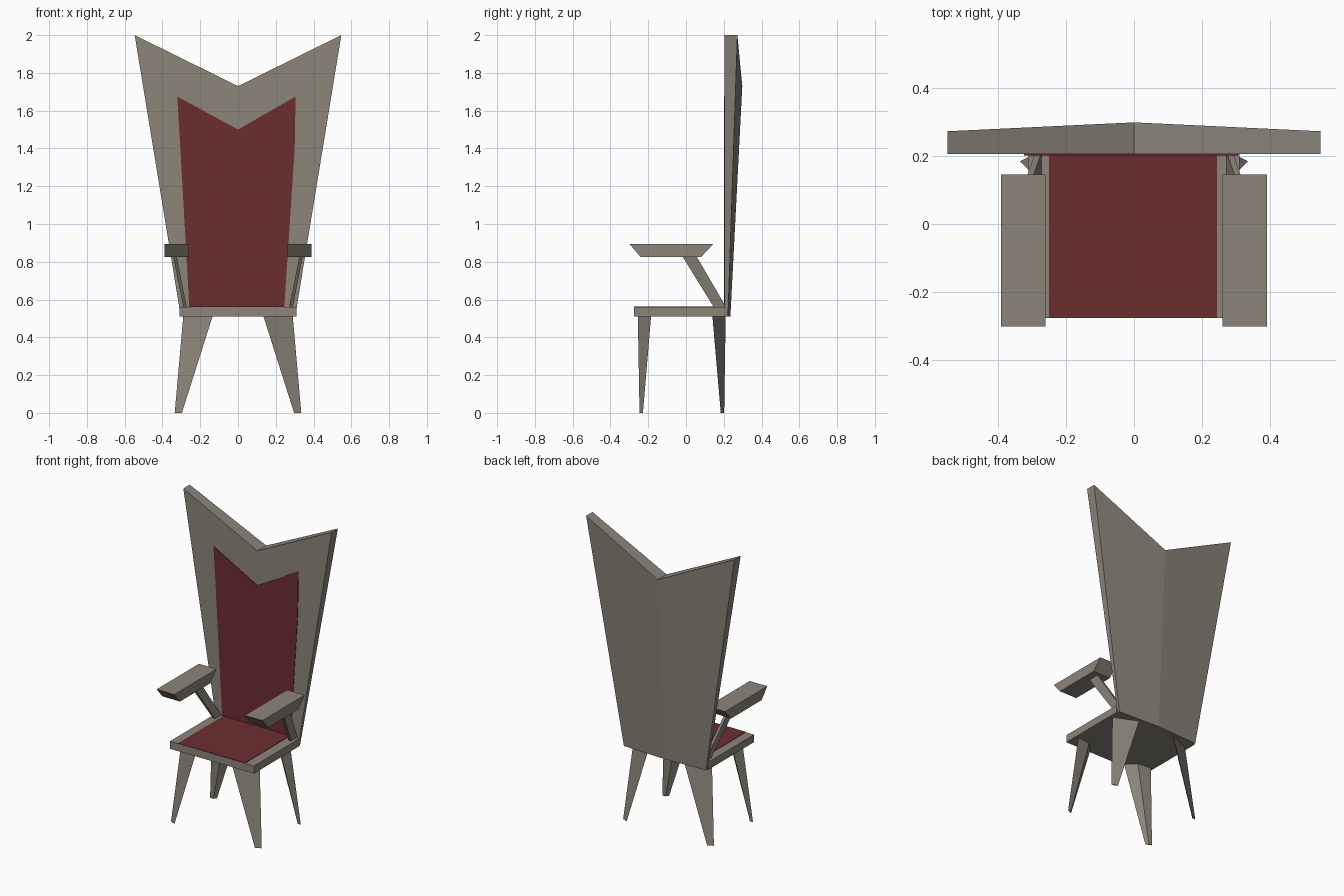
import bpy, bmesh

if "Cube" in bpy.data.objects:
    bpy.data.objects.remove(bpy.data.objects["Cube"])


def material(name, rgb):
    m = bpy.data.materials.new(name)
    m.diffuse_color = (*rgb, 1)
    m.use_nodes = True
    m.node_tree.nodes["Principled BSDF"].inputs["Base Color"].default_value = m.diffuse_color
    return m


GREY = material("warm_grey_wood", (0.262, 0.235, 0.195))
RED = material("dark_red_fabric", (0.150, 0.027, 0.030))


def loft(name, ring_a, ring_b, mat):
    """Closed solid between two matching rings of points."""
    bm = bmesh.new()
    a = [bm.verts.new(p) for p in ring_a]
    b = [bm.verts.new(p) for p in ring_b]
    bm.faces.new(a)
    bm.faces.new(b)
    n = len(a)
    for i in range(n):
        j = (i + 1) % n
        bm.faces.new((a[i], a[j], b[j], b[i]))
    bmesh.ops.recalc_face_normals(bm, faces=bm.faces)
    me = bpy.data.meshes.new(name)
    bm.to_mesh(me)
    bm.free()
    me.materials.append(mat)
    ob = bpy.data.objects.new(name, me)
    bpy.context.collection.objects.link(ob)
    return ob


def rect(x0, x1, y0, y1, z):
    return [(x0, y0, z), (x1, y0, z), (x1, y1, z), (x0, y1, z)]


# seat board and its fabric panel
SEAT_Z, SEAT_TOP, BACK_Y = 0.51, 0.56, 0.205
loft("seat", rect(-0.31, 0.31, -0.275, BACK_Y, SEAT_Z),
     rect(-0.31, 0.31, -0.275, BACK_Y, SEAT_TOP), GREY)
loft("seat_fabric", rect(-0.25, 0.243, -0.274, BACK_Y, SEAT_TOP - 0.002),
     rect(-0.25, 0.243, -0.274, BACK_Y, SEAT_TOP + 0.003), RED)

# flared backrest: flat front, ridged rear, notched top
front = [(-0.303, SEAT_Z), (0, SEAT_Z), (0.303, SEAT_Z), (0.547, 2), (0, 1.73), (-0.547, 2)]
rear_y = [0.222, 0.235, 0.222, 0.272, 0.298, 0.272]

# built as two halves so every rear face stays flat
for side, ids in (("left", (0, 1, 4, 5)), ("right", (1, 2, 3, 4))):
    loft("backrest_" + side,
         [(front[i][0], BACK_Y, front[i][1]) for i in ids],
         [(front[i][0], rear_y[i], front[i][1]) for i in ids], GREY)

# backrest fabric with matching notch
panel = [(-0.258, SEAT_TOP), (0.245, SEAT_TOP), (0.30, 1.40), (0.305, 1.675),
         (0, 1.50), (-0.322, 1.675), (-0.308, 1.45)]
loft("backrest_fabric", [(x, BACK_Y - 0.004, z) for x, z in panel],
     [(x, BACK_Y + 0.001, z) for x, z in panel], RED)

for label, s in (("left", -1), ("right", 1)):
    # armrest with undercut ends
    loft("armrest_" + label, rect(s * 0.26, s * 0.39, -0.24, 0.08, 0.825),
         rect(s * 0.26, s * 0.39, -0.30, 0.145, 0.895), GREY)
    # slanted armrest support
    loft("arm_support_" + label, rect(s * 0.27, s * 0.288, 0.15, 0.215, SEAT_TOP - 0.005),
         rect(s * 0.325, s * 0.343, -0.02, 0.055, 0.83), GREY)
    # splayed three-sided legs, broad face turned to the corner
    for end, cy, d in (("front", -0.255, 1), ("back", 0.21, -1)):
        foot = -0.246 if d > 0 else 0.202
        top = [(s * 0.135, cy, SEAT_Z), (s * 0.29, cy + d * 0.07, SEAT_Z),
               (s * 0.195, cy + d * 0.06, SEAT_Z)]
        base = [(s * 0.297, foot, 0), (s * 0.335, foot + d * 0.018, 0),
                (s * 0.311, foot + d * 0.017, 0)]
        loft(f"{end}_leg_{label}", top, base, GREY)
